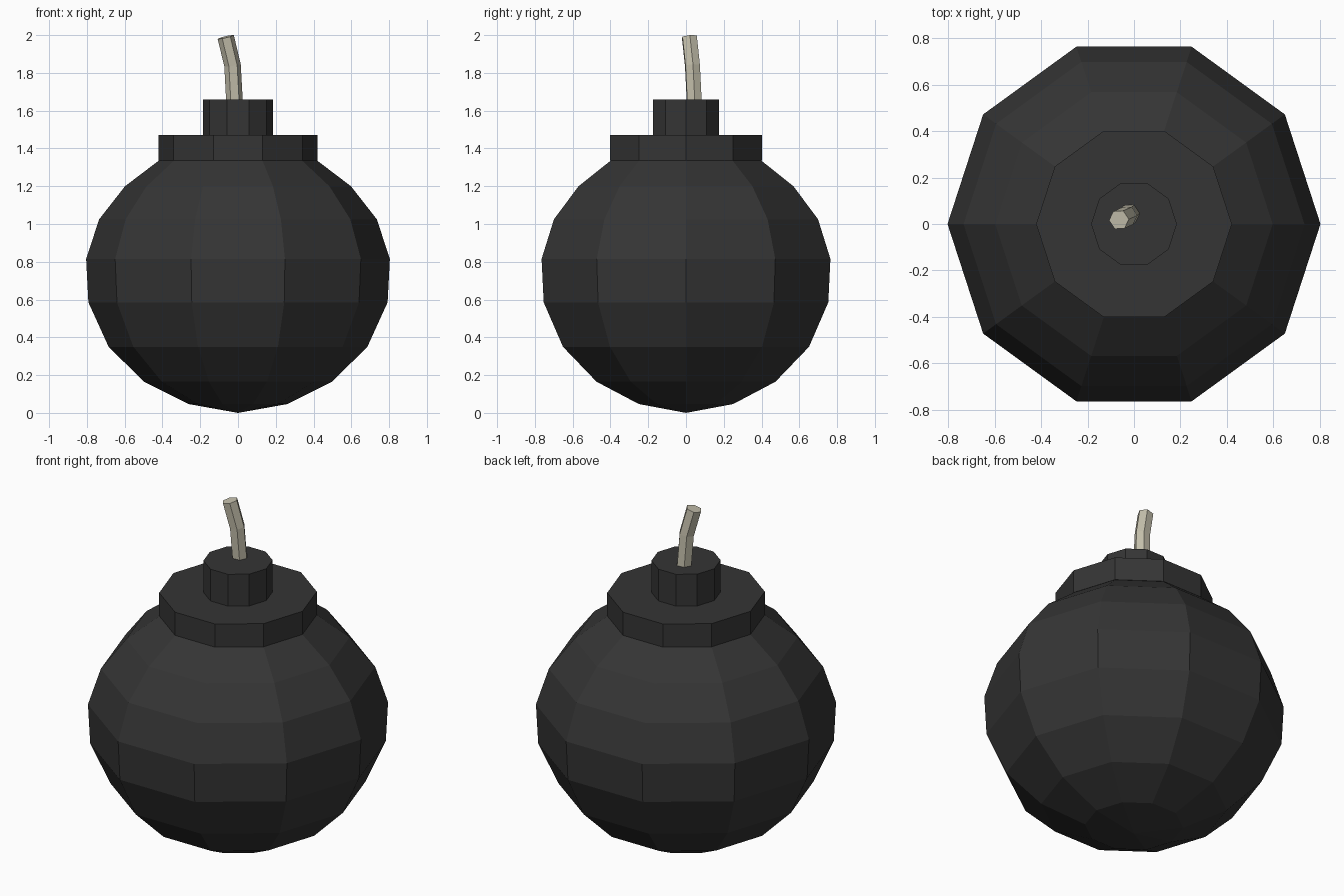
import bpy, bmesh, math
from mathutils import Vector

if "Cube" in bpy.data.objects:
    bpy.data.objects.remove(bpy.data.objects["Cube"])


def material(name, rgb):
    m = bpy.data.materials.new(name)
    m.diffuse_color = (*rgb, 1)
    m.use_nodes = True
    m.node_tree.nodes["Principled BSDF"].inputs["Base Color"].default_value = m.diffuse_color
    return m


def skin(name, rings, mat):
    """Join rings of points with flat faces; a one-point ring is a pole, open ends are capped."""
    bm = bmesh.new()
    loops = [[bm.verts.new(p) for p in ring] for ring in rings]
    for a, b in zip(loops, loops[1:]):
        n = max(len(a), len(b))
        for i in range(n):
            j = (i + 1) % n
            quad = [a[i % len(a)], a[j % len(a)], b[j % len(b)], b[i % len(b)]]
            bm.faces.new(list(dict.fromkeys(quad)))
    for loop in (loops[0], loops[-1]):
        if len(loop) > 2:
            bm.faces.new(loop)
    bmesh.ops.recalc_face_normals(bm, faces=bm.faces)
    me = bpy.data.meshes.new(name)
    bm.to_mesh(me)
    bm.free()
    me.materials.append(mat)
    ob = bpy.data.objects.new(name, me)
    bpy.context.collection.objects.link(ob)
    return ob


def lathe(name, profile, mat, sides=10):
    rings = []
    for r, z in profile:
        if r == 0:
            rings.append([(0, 0, z)])
        else:
            rings.append([(r * math.cos(math.tau * i / sides),
                           r * math.sin(math.tau * i / sides), z) for i in range(sides)])
    return skin(name, rings, mat)


def tube(name, path, radius, mat, sides=6, phase=math.radians(4)):
    pts = [Vector(p) for p in path]
    rings = []
    for k, p in enumerate(pts):
        t = (pts[min(k + 1, len(pts) - 1)] - pts[max(k - 1, 0)]).normalized()
        q = Vector((0, 0, 1)).rotation_difference(t)
        rings.append([p + q @ Vector((radius * math.cos(phase + math.tau * i / sides),
                                      radius * math.sin(phase + math.tau * i / sides), 0))
                      for i in range(sides)])
    return skin(name, rings, mat)


black = material("black_iron", (0.035, 0.035, 0.035))
cord = material("fuse_cord", (0.55, 0.52, 0.41))

# round shell
lathe("shell", [(0, 0), (0.263, 0.047), (0.498, 0.165), (0.685, 0.35), (0.792, 0.585),
                (0.804, 0.815), (0.735, 1.025), (0.598, 1.2), (0.42, 1.335)], black)

# stepped neck
lathe("collar", [(0.422, 1.335), (0.422, 1.472)], black)
lathe("cap", [(0.185, 1.472), (0.185, 1.66)], black)

# bent fuse
tube("fuse", [(-0.017, 0.045, 1.62), (-0.029, 0.034, 1.84), (-0.065, 0.018, 1.99)], 0.044, cord)
